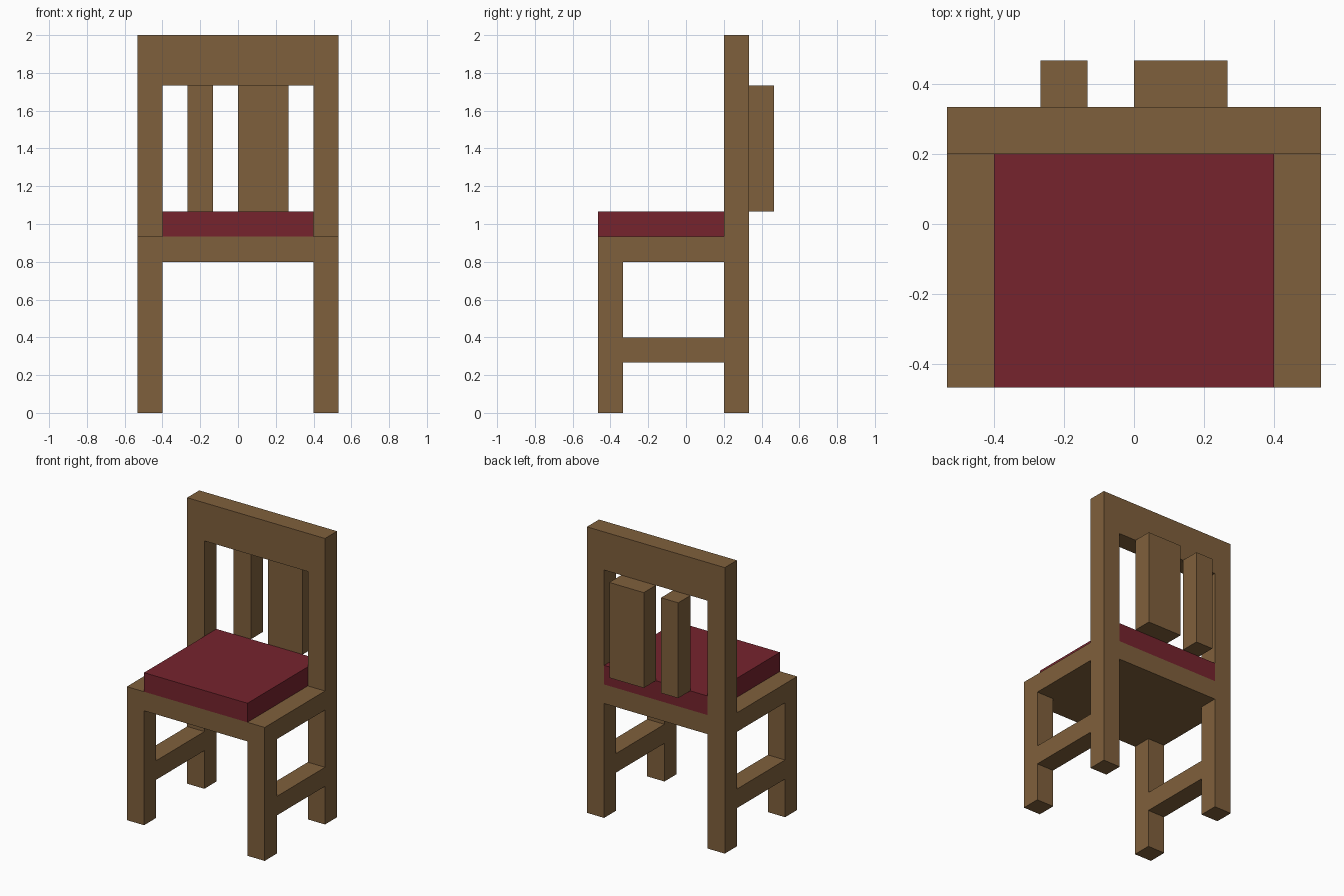
import bpy

if "Cube" in bpy.data.objects:
    bpy.data.objects.remove(bpy.data.objects["Cube"])

U = 2 / 15  # the chair is laid out on a grid 15 units tall


def material(name, color):
    m = bpy.data.materials.new(name)
    m.diffuse_color = (*color, 1)
    m.use_nodes = True
    m.node_tree.nodes["Principled BSDF"].inputs["Base Color"].default_value = m.diffuse_color
    return m


wood = material("brown wood", (0.213, 0.117, 0.045))
fabric = material("dark red fabric", (0.182, 0.017, 0.027))


def box(name, x, y, z, mat):
    """Box from (min, max) pairs in grid units."""
    spans = (x, y, z)
    bpy.ops.mesh.primitive_cube_add(size=1, location=[(a + b) / 2 * U for a, b in spans])
    ob = bpy.context.object
    ob.name = name
    ob.scale = [(b - a) * U for a, b in spans]
    bpy.ops.object.transform_apply(location=False, rotation=False, scale=True)
    ob.data.materials.append(mat)
    return ob


# Mirrored legs, back posts and side stretchers
for side, x in (("left", (-4, -3)), ("right", (3, 4))):
    box(f"front_leg_{side}", x, (-3.5, -2.5), (0, 6), wood)
    box(f"back_post_{side}", x, (1.5, 2.5), (0, 15), wood)
    box(f"side_stretcher_{side}", x, (-2.5, 1.5), (2, 3), wood)

# Seat base, with its rear part fitted between the posts
box("seat_base", (-4, 4), (-3.5, 1.5), (6, 7), wood)
box("seat_base_rear", (-3, 3), (1.5, 2.5), (6, 7), wood)

# Cushion reaches through to the back of the posts
box("seat_cushion", (-3, 3), (-3.5, 2.5), (7, 8), fabric)

# Backrest rail and the two slats set behind it
box("top_rail", (-3, 3), (1.5, 2.5), (13, 15), wood)
box("narrow_slat", (-2, -1), (2.5, 3.5), (8, 13), wood)
box("wide_slat", (0, 2), (2.5, 3.5), (8, 13), wood)
